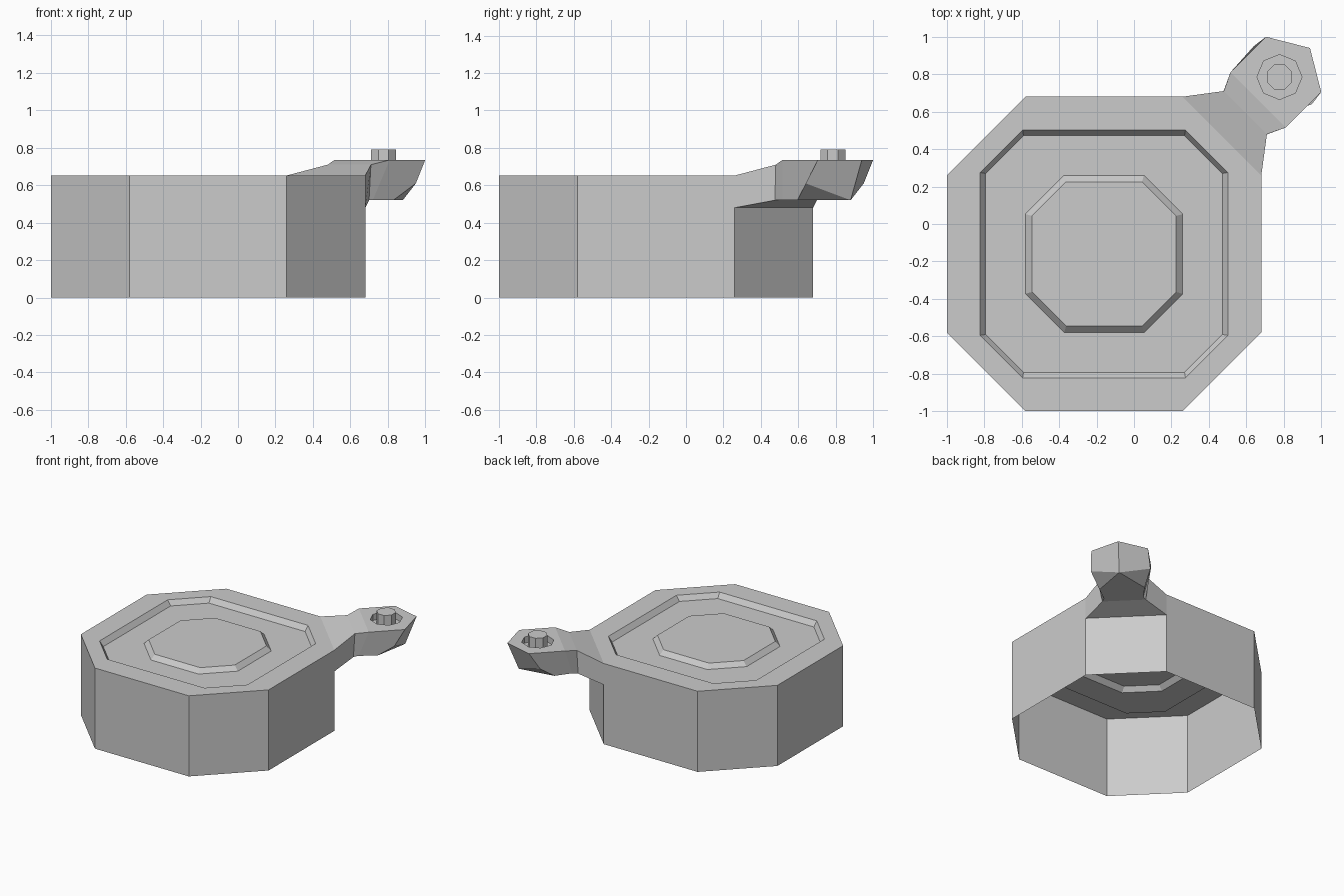
import bpy, bmesh, math

if "Cube" in bpy.data.objects:
    bpy.data.objects.remove(bpy.data.objects["Cube"])

grey = bpy.data.materials.new("plain grey")
grey.diffuse_color = (0.6, 0.6, 0.6, 1)
grey.use_nodes = True
grey.node_tree.nodes["Principled BSDF"].inputs["Base Color"].default_value = grey.diffuse_color
CX = CY = -0.16          # centre of the tub
FLOOR = 0.612            # floor of the ring-shaped channel


def finish(bm, name, recalc=True):
    if recalc:
        bmesh.ops.recalc_face_normals(bm, faces=bm.faces)
    me = bpy.data.meshes.new(name)
    bm.to_mesh(me)
    bm.free()
    me.materials.append(grey)
    ob = bpy.data.objects.new(name, me)
    bpy.context.collection.objects.link(ob)
    return ob


def octagon(bm, h, s, z):
    # counter-clockwise; side 1 (between points 1 and 2) faces +x +y
    pts = [(h, -s), (h, s), (s, h), (-s, h), (-h, s), (-h, -s), (-s, -h), (s, -h)]
    pts = pts[:1] + pts[1:]
    return [bm.verts.new((CX + x, CY + y, z)) for x, y in pts]


def bridge(bm, a, b, skip=()):
    n = len(a)
    for i in range(n):
        if i not in skip:
            j = (i + 1) % n
            bm.faces.new((a[i], a[j], b[j], b[i]))


# Tub: open-bottomed octagonal shell with channel and raised centre
bm = bmesh.new()
rings = [octagon(bm, *r) for r in (
    (0.84, 0.42, 0.0), (0.84, 0.42, 0.652), (0.662, 0.435, 0.652),
    (0.632, 0.43, FLOOR), (0.42, 0.213, FLOOR), (0.385, 0.203, 0.648))]
for k in range(len(rings) - 1):
    bridge(bm, rings[k], rings[k + 1], skip=(1,) if k == 0 else ())
bm.faces.new(rings[-1])
# corner wall stops lower, where the arm joins
lo = [bm.verts.new((v.co.x, v.co.y, 0.48)) for v in rings[0][1:3]]
bm.faces.new((rings[0][1], rings[0][2], lo[1], lo[0]))
finish(bm, "tub")

# Small square studs lying on the channel floor
bm = bmesh.new()
for x, y in ((-.22, .32), (.23, .32), (-.64, .19), (-.71, .03), (-.73, -.16),
             (-.70, -.55), (-.32, -.70), (.12, -.62), (.31, -.43),
             (.43, -.14), (.32, -.05), (.43, .11)):
    q = 0.031
    bm.faces.new([bm.verts.new((x + a * q, y + b * q, FLOOR + 0.003))
                  for a, b in ((-1, -1), (1, -1), (1, 1), (-1, 1))])
finish(bm, "channel_squares", recalc=False)

# Arm and head: symmetric about the x = y diagonal
bm = bmesh.new()
half = {"wall_t": (.68, .26, .652), "wall_b": (.68, .26, .48),
        "neck_t": (.71, .48, .71), "neck_b": (.70, .475, .52),
        "near_t": (.81, .515, .735), "near_b": (.72, .515, .52),
        "side_t": (1.0, .705, .735), "side_m": (.95, .64, .61),
        "side_b": (.83, .595, .52)}
R = {k: bm.verts.new(v) for k, v in half.items()}
L = {k: bm.verts.new((v[1], v[0], v[2])) for k, v in half.items()}
tip_t = bm.verts.new((.94, .94, .735))
tip_b = bm.verts.new((.88, .88, .52))
for S in (R, L):
    for names in (("wall_b", "neck_b", "neck_t", "wall_t"),
                  ("neck_b", "near_b", "near_t", "neck_t"),
                  ("near_b", "side_b", "side_m", "side_t", "near_t")):
        bm.faces.new([S[n] for n in names])
    bm.faces.new((S["side_m"], tip_b, tip_t, S["side_t"]))
    bm.faces.new((S["side_b"], tip_b, S["side_m"]))
for a, b in (("wall_t", "neck_t"), ("neck_t", "near_t"), ("wall_b", "neck_b")):
    bm.faces.new((R[a], R[b], L[b], L[a]))
names = ("neck_b", "near_b", "side_b")
bm.faces.new([R[n] for n in names] + [tip_b] + [L[n] for n in reversed(names)])

# Head top with an octagonal socket
KX, KY = 0.777, 0.785


def circle(bm, r, z, phase):
    return [bm.verts.new((KX + r * math.cos(phase + i * math.pi / 4),
                          KY + r * math.sin(phase + i * math.pi / 4), z)) for i in range(8)]


rim = circle(bm, 0.12, 0.735, 0)
base = circle(bm, 0.12, 0.685, 0)
bridge(bm, rim, base)
bm.faces.new(base)
outer = [R["near_t"], R["side_t"], tip_t, L["side_t"], L["near_t"]]
edges = []
for loop in (outer, rim):
    for i, v in enumerate(loop):
        w = loop[(i + 1) % len(loop)]
        edges.append(bm.edges.get((v, w)) or bm.edges.new((v, w)))
bmesh.ops.triangle_fill(bm, use_beauty=True, use_dissolve=False, edges=edges,
                        normal=(0, 0, 1))
finish(bm, "arm_with_socket")

# Knob standing in the socket
bm = bmesh.new()
a = circle(bm, 0.072, 0.685, math.pi / 8)
b = circle(bm, 0.072, 0.79, math.pi / 8)
bridge(bm, a, b)
bm.faces.new(b)
finish(bm, "knob")
